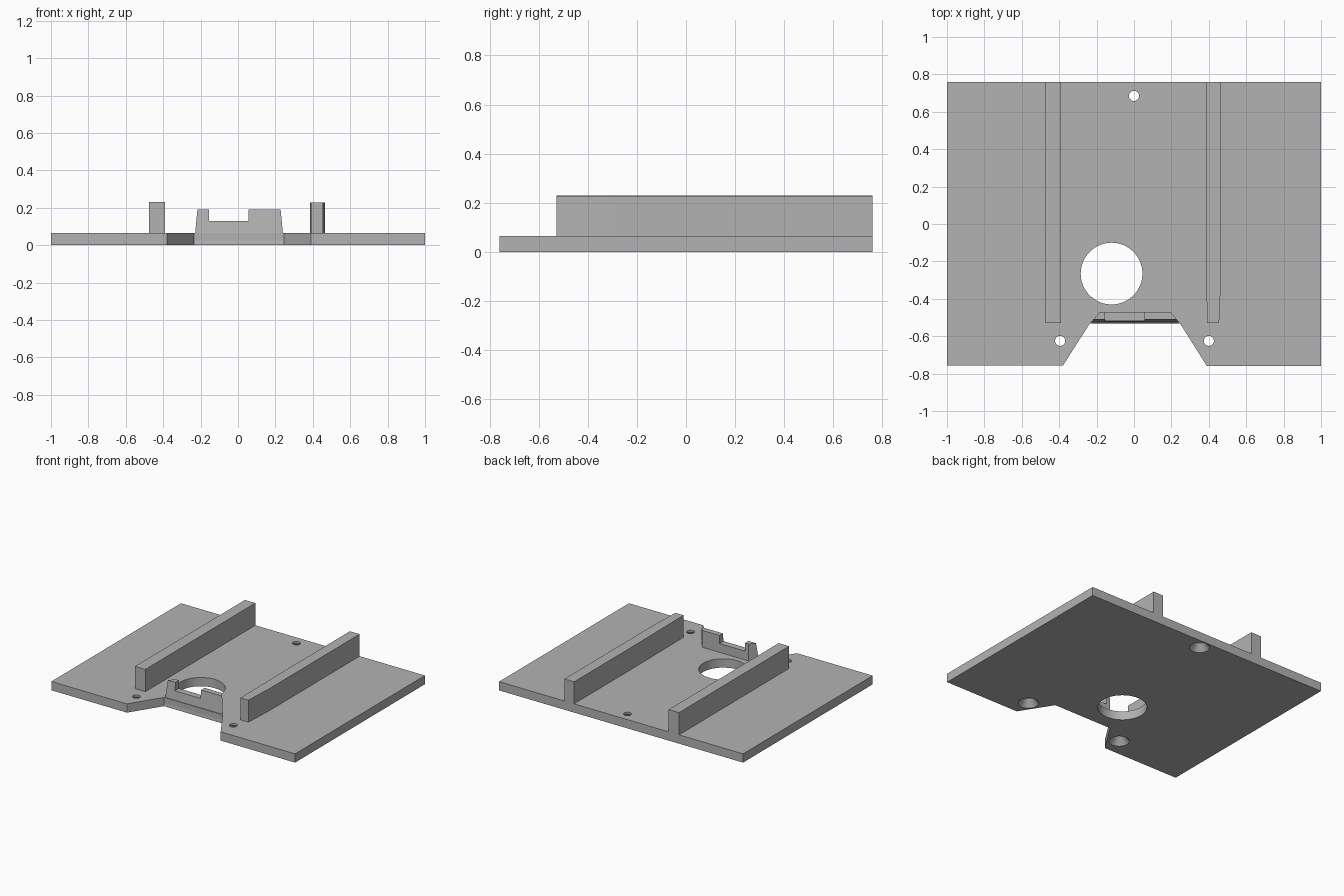
import bpy
import bmesh
from math import cos, sin, tau

cube = bpy.data.objects.get("Cube")
if cube:
    bpy.data.objects.remove(cube, do_unlink=True)

grey = bpy.data.materials.new("mid grey")
grey.use_nodes = True
colour = (0.45, 0.45, 0.45, 1)
grey.diffuse_color = colour
grey.node_tree.nodes["Principled BSDF"].inputs["Base Color"].default_value = colour


def loft(name, rings):
    """Solid skinned through rings of equal length, capped at both ends."""
    bm = bmesh.new()
    loops = [[bm.verts.new(p) for p in ring] for ring in rings]
    n = len(loops[0])
    for a, b in zip(loops, loops[1:]):
        for i in range(n):
            j = (i + 1) % n
            bm.faces.new((a[i], a[j], b[j], b[i]))
    bm.faces.new(loops[0])
    bm.faces.new(loops[-1])
    bmesh.ops.recalc_face_normals(bm, faces=bm.faces)
    mesh = bpy.data.meshes.new(name)
    bm.to_mesh(mesh)
    bm.free()
    mesh.materials.append(grey)
    obj = bpy.data.objects.new(name, mesh)
    bpy.context.collection.objects.link(obj)
    return obj


def prism(name, outline, z0, z1):
    return loft(name, [[(x, y, z) for x, y in outline] for z in (z0, z1)])


def drill(target, x, y, profile, sides):
    """Cut a round hole whose radius follows (radius, height) steps."""
    cutter = loft("hole_cutter", [
        [(x + r * cos(tau * i / sides), y + r * sin(tau * i / sides), z)
         for i in range(sides)] for r, z in profile])
    cutter.hide_render = True
    mod = target.modifiers.new("hole", "BOOLEAN")
    mod.operation = "DIFFERENCE"
    mod.solver = "EXACT"
    mod.object = cutter
    bpy.context.view_layer.objects.active = target
    bpy.ops.object.modifier_apply(modifier=mod.name)
    bpy.data.objects.remove(cutter, do_unlink=True)


THICK = 0.065

# Base plate with a tapered notch in the front edge
plate = prism("base_plate", [
    (-1, 0.76), (-1, -0.757), (-0.38, -0.757), (-0.235, -0.53),
    (0.245, -0.53), (0.39, -0.76), (1, -0.76), (1, 0.76)], 0, THICK)

# Large opening and three screw holes countersunk from below
drill(plate, -0.12, -0.265, [(0.165, -0.1), (0.165, 0.1)], 64)
for x, y in [(0, 0.685), (-0.395, -0.625), (0.4, -0.625)]:
    drill(plate, x, y, [(0.068, -0.02), (0.068, 0), (0.027, 0.05), (0.027, 0.1)], 32)

# Two guide rails, the left one slightly narrowed at its front
prism("right_rail", [(-0.475, 0.76), (-0.475, -0.528), (-0.39, -0.528), (-0.39, 0.76)],
      THICK - 0.005, 0.23)
prism("left_rail", [(0.385, 0.76), (0.385, 0), (0.39, -0.528), (0.455, -0.528),
                    (0.465, -0.3), (0.465, 0.76)], THICK - 0.005, 0.228)

# Notched stop wall with a leaning front and tapered ends
front = [(-0.235, 0.002), (-0.217, 0.19), (-0.155, 0.19), (-0.155, 0.13),
         (0.055, 0.13), (0.055, 0.19), (0.228, 0.19), (0.246, 0.002)]
back = [(-0.182, z) if x < -0.2 else (0.196, z) if x > 0.2 else (x, z) for x, z in front]
loft("stop_wall", [[(x, -0.533 + 0.12 * z, z) for x, z in front],
                   [(x, -0.47, z) for x, z in back]])

# Smooth the hole walls while keeping hard edges
bpy.ops.object.select_all(action="DESELECT")
plate.select_set(True)
bpy.context.view_layer.objects.active = plate
bpy.ops.object.shade_smooth_by_angle(angle=0.5)
